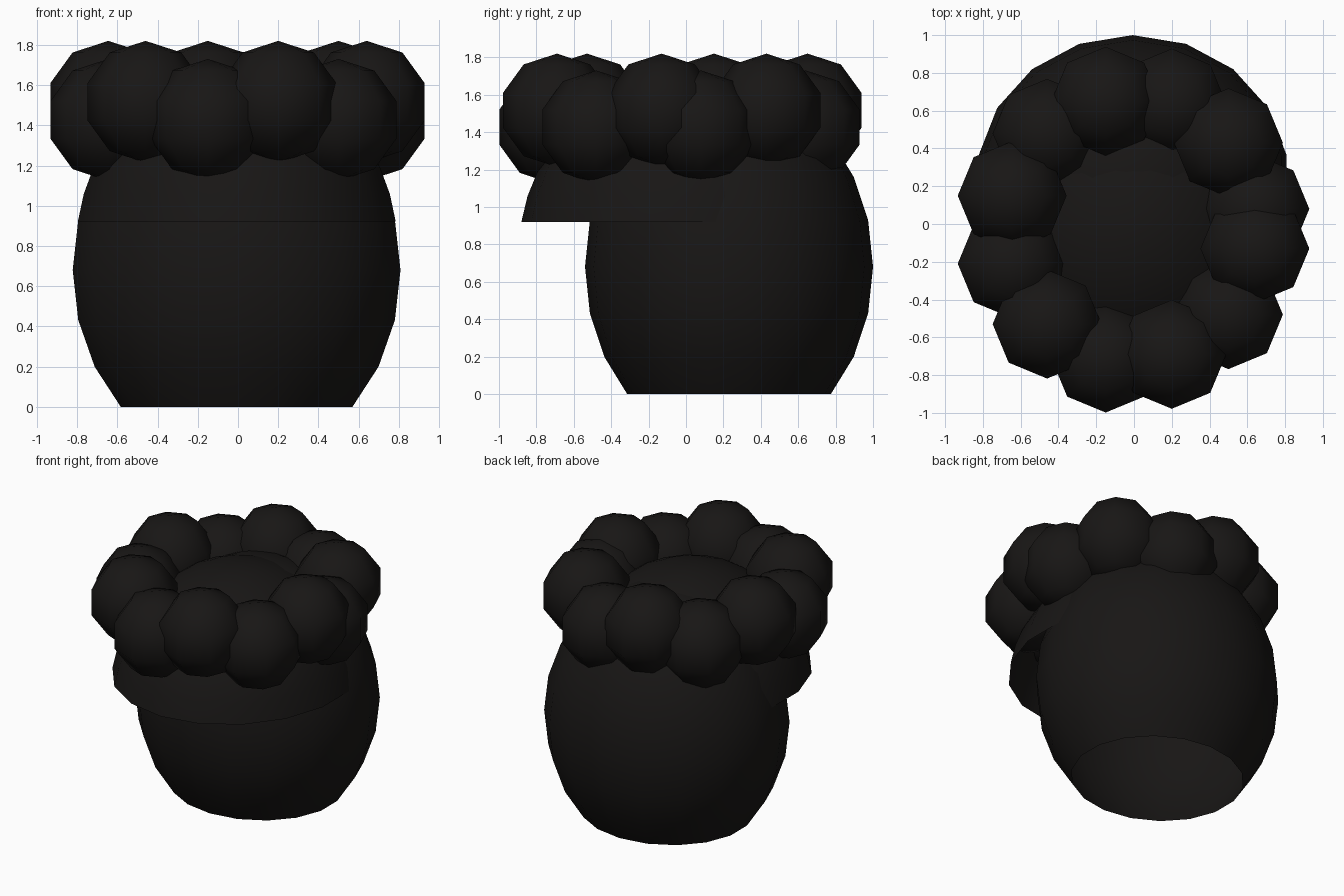
import bpy, bmesh
from math import sin, cos, radians, pi

if "Cube" in bpy.data.objects:
    bpy.data.objects.remove(bpy.data.objects["Cube"])

mat = bpy.data.materials.new("charcoal")
mat.diffuse_color = (0.009, 0.008, 0.0075, 1)
mat.use_nodes = True
mat.node_tree.nodes["Principled BSDF"].inputs["Base Color"].default_value = mat.diffuse_color


def finish(name, bm, loc, angle):
    bmesh.ops.recalc_face_normals(bm, faces=bm.faces)
    me = bpy.data.meshes.new(name)
    bm.to_mesh(me)
    bm.free()
    ob = bpy.data.objects.new(name, me)
    ob.location = loc
    me.materials.append(mat)
    bpy.context.collection.objects.link(ob)
    bpy.ops.object.select_all(action='DESELECT')
    ob.select_set(True)
    bpy.context.view_layer.objects.active = ob
    bpy.ops.object.shade_smooth_by_angle(angle=radians(angle))
    return ob


def open_ellipsoid(name, loc, rx, ry, rz, start, step, sides=18):
    """Ellipsoid shell from latitude `start` up to the pole, open below."""
    bm = bmesh.new()
    rings = []
    for lat in range(start, 90, step):
        c, s = cos(radians(lat)), sin(radians(lat))
        rings.append([bm.verts.new((rx * c * sin(2 * pi * i / sides),
                                    ry * c * cos(2 * pi * i / sides), rz * s))
                      for i in range(sides)])
    pole = bm.verts.new((0, 0, rz))
    for i in range(sides):
        j = (i + 1) % sides
        for a, b in zip(rings, rings[1:]):
            bm.faces.new((a[i], a[j], b[j], b[i]))
        bm.faces.new((rings[-1][i], rings[-1][j], pole))
    return finish(name, bm, loc, 40)


# rounded main body, cut open at the base
open_ellipsoid("body", (-0.007, 0.23, 0.68), 0.828, 0.77, 0.962, -45, 15)

# open dome overhanging the front
open_ellipsoid("front_cap", (-0.006, 0, 0.78), 0.813, 0.891, 0.90, 9, 9)

# ring of round tufts, alternating high and low
centres = [(-.645, .15), (-.645, -.21), (-.46, -.53), (-.15, -.71),
           (.20, -.69), (.50, -.48), (.64, -.13), (.64, .08),
           (.50, .43), (.20, .64), (-.15, .65), (-.46, .48)]
for n, (x, y) in enumerate(centres):
    bm = bmesh.new()
    bmesh.ops.create_uvsphere(bm, u_segments=8, v_segments=5, radius=0.303)
    finish("tuft_%02d" % (n + 1), bm, (x, y, 1.517 if n % 2 == 0 else 1.427), 60)
